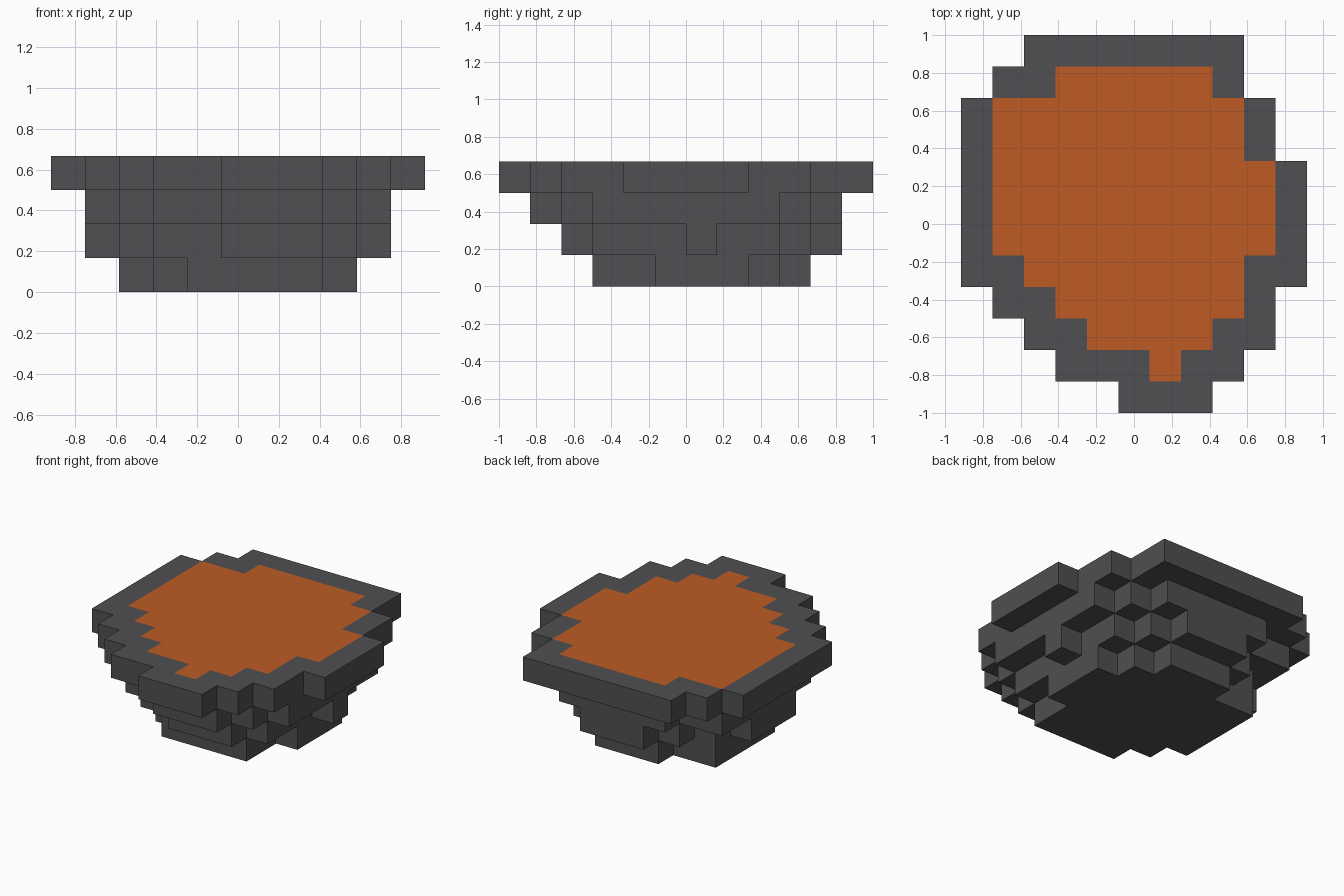
import bpy, bmesh

cube = bpy.data.objects.get("Cube")
if cube:
    bpy.data.objects.remove(cube, do_unlink=True)

U = 1 / 6  # block size


def material(name, rgb):
    m = bpy.data.materials.new(name)
    m.use_nodes = True
    m.diffuse_color = (*rgb, 1)
    bsdf = m.node_tree.nodes["Principled BSDF"]
    bsdf.inputs["Base Color"].default_value = (*rgb, 1)
    bsdf.inputs["Roughness"].default_value = 0.9
    return m


stone = material("dark stone", (0.08, 0.078, 0.086))
molten = material("molten orange", (0.51, 0.105, 0.017))


def cells(start, runs):
    """Blocks covered by rows of (first, last) columns, front to back."""
    return {(i, start + j) for j, (a, b) in enumerate(runs) for i in range(a, b + 1)}


def slab(name, blocks, level, mat):
    """Extrude a plan of square blocks into a layer one block high."""
    bm = bmesh.new()
    corners = {}

    def corner(i, j):
        if (i, j) not in corners:
            corners[i, j] = bm.verts.new(((i - 5.5) * U, (j - 6) * U, level * U))
        return corners[i, j]

    for i, j in sorted(blocks):
        bm.faces.new([corner(i, j), corner(i + 1, j),
                      corner(i + 1, j + 1), corner(i, j + 1)])
    grown = bmesh.ops.extrude_face_region(bm, geom=bm.faces[:], use_keep_orig=True)
    top = [v for v in grown["geom"] if isinstance(v, bmesh.types.BMVert)]
    bmesh.ops.translate(bm, verts=top, vec=(0, 0, U))
    bmesh.ops.recalc_face_normals(bm, faces=bm.faces[:])
    mesh = bpy.data.meshes.new(name)
    bm.to_mesh(mesh)
    bm.free()
    mesh.materials.append(mat)
    obj = bpy.data.objects.new(name, mesh)
    bpy.context.collection.objects.link(obj)


# Stepped underside, from the ground up
base = cells(3, [(4, 7), (3, 7), (2, 8), (2, 8), (2, 8), (2, 7), (4, 6)])
lower = cells(2, [(5, 7), (3, 8), (2, 8), (1, 8), (1, 9), (1, 8), (2, 8), (3, 7), (4, 6)])
upper = cells(1, [(5, 7), (3, 8), (2, 9)] + [(1, 9)] * 5 + [(1, 8), (3, 7)])

# Rim outline and the pool it holds
outline = cells(0, [(5, 7), (3, 8), (2, 9), (1, 9)] + [(0, 10)] * 4
                + [(0, 9)] * 2 + [(1, 8), (2, 8)])
pool = cells(1, [(6, 6), (4, 7), (3, 8), (2, 8)] + [(1, 9)] * 3
             + [(1, 8)] * 2 + [(3, 7)])

slab("base_step", base, 0, stone)
slab("lower_step", lower, 1, stone)
slab("upper_step", upper, 2, stone)
slab("rim", outline - pool, 3, stone)
slab("molten_pool", pool, 3, molten)
